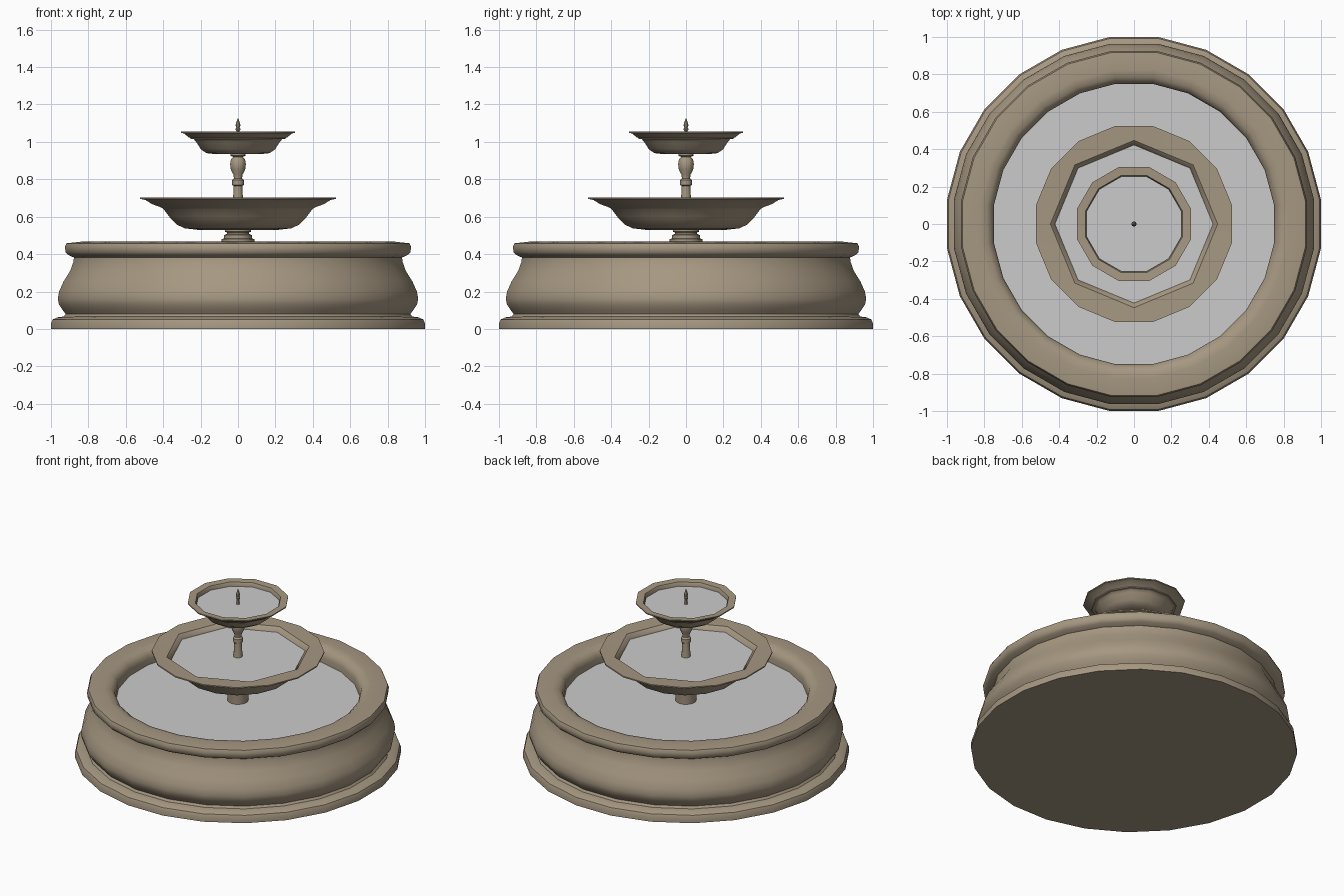
import bpy, bmesh, math

def material(name, color):
    m = bpy.data.materials.new(name)
    m.diffuse_color = color
    return m

stone = material("stone", (0.38, 0.31, 0.22, 1))

def lathe(name, profile, sides, offset=0.0, mat=None, angle=40, halve_from=None):
    """Revolve (radius, z) points, closing both ends.
    Rings from index halve_from on use half as many sides."""
    bm = bmesh.new()
    rings = []
    for k, (r, z) in enumerate(profile):
        half = halve_from is not None and k >= halve_from
        ring = []
        for i in range(sides):
            a = math.radians(offset) + 2 * math.pi * i / sides
            if half:
                step = 4 * math.pi / sides
                a = math.floor(a / step + 0.5) * step
            ring.append(bm.verts.new((r * math.sin(a), r * math.cos(a), z)))
        rings.append(ring)
    for lo, hi in zip(rings, rings[1:]):
        for i in range(sides):
            j = (i + 1) % sides
            bm.faces.new((lo[i], lo[j], hi[j], hi[i]))
    bm.faces.new(rings[0])
    bm.faces.new(rings[-1])
    bmesh.ops.remove_doubles(bm, verts=bm.verts, dist=1e-5)
    bmesh.ops.recalc_face_normals(bm, faces=bm.faces)
    me = bpy.data.meshes.new(name)
    bm.to_mesh(me)
    bm.free()
    ob = bpy.data.objects.new(name, me)
    bpy.context.collection.objects.link(ob)
    if mat:
        me.materials.append(mat)
    bpy.ops.object.select_all(action='DESELECT')
    ob.select_set(True)
    bpy.context.view_layer.objects.active = ob
    bpy.ops.object.shade_smooth_by_angle(angle=math.radians(angle))
    return ob

def water(name, r, z, sides, offset):
    return lathe(name, [(r, z - 0.004), (r, z)], sides, offset)

# Large basin with moulded foot, curved wall and rounded rim
lathe("basin", [
    (1.008, 0), (1.008, 0.03), (1.0, 0.05), (0.975, 0.062), (0.94, 0.066), (0.93, 0.08),
    (0.945, 0.10), (0.965, 0.13), (0.972, 0.16), (0.965, 0.20), (0.94, 0.255),
    (0.905, 0.31), (0.887, 0.36), (0.885, 0.382), (0.915, 0.395), (0.93, 0.41),
    (0.933, 0.44), (0.925, 0.458), (0.83, 0.468), (0.79, 0.46), (0.765, 0.44),
    (0.756, 0.41), (0.756, 0.36)], 24, 7.5, stone)
water("basin_water", 0.756, 0.37, 24, 7.5)

# Lower pedestal
lathe("lower_pedestal", [
    (0.064, 0.35), (0.066, 0.43), (0.07, 0.465), (0.087, 0.468), (0.087, 0.48),
    (0.075, 0.484), (0.075, 0.502), (0.058, 0.508), (0.058, 0.515),
    (0.07, 0.52), (0.07, 0.535)], 16, 0, stone)

# Middle bowl: 16-sided outside, octagonal inside
lathe("middle_bowl", [
    (0.22, 0.53), (0.29, 0.538), (0.335, 0.558), (0.375, 0.60), (0.405, 0.64),
    (0.42, 0.65), (0.47, 0.668), (0.505, 0.69), (0.533, 0.695), (0.533, 0.703),
    (0.447, 0.70), (0.425, 0.68), (0.42, 0.66)], 16, 11.25, stone, halve_from=10)
water("middle_water", 0.423, 0.67, 8, 0)

# Upper baluster column
lathe("upper_column", [
    (0.030, 0.66), (0.025, 0.72), (0.023, 0.765), (0.031, 0.77), (0.031, 0.795),
    (0.022, 0.805), (0.024, 0.825), (0.038, 0.85), (0.042, 0.88), (0.038, 0.905),
    (0.026, 0.92), (0.040, 0.926), (0.040, 0.94)], 12, 0, stone)

# Upper bowl
lathe("upper_bowl", [
    (0.13, 0.935), (0.175, 0.94), (0.205, 0.96), (0.232, 1.0), (0.245, 1.015),
    (0.275, 1.025), (0.297, 1.045), (0.315, 1.048), (0.315, 1.055),
    (0.268, 1.052), (0.262, 1.04), (0.262, 1.015)], 12, 15, stone)
water("upper_water", 0.262, 1.025, 12, 15)

# Finial on top
lathe("finial", [
    (0.011, 1.015), (0.009, 1.045), (0.008, 1.06), (0.014, 1.064), (0.014, 1.07),
    (0.009, 1.075), (0.013, 1.088), (0.009, 1.105), (0.002, 1.125)], 8, 0, stone)
